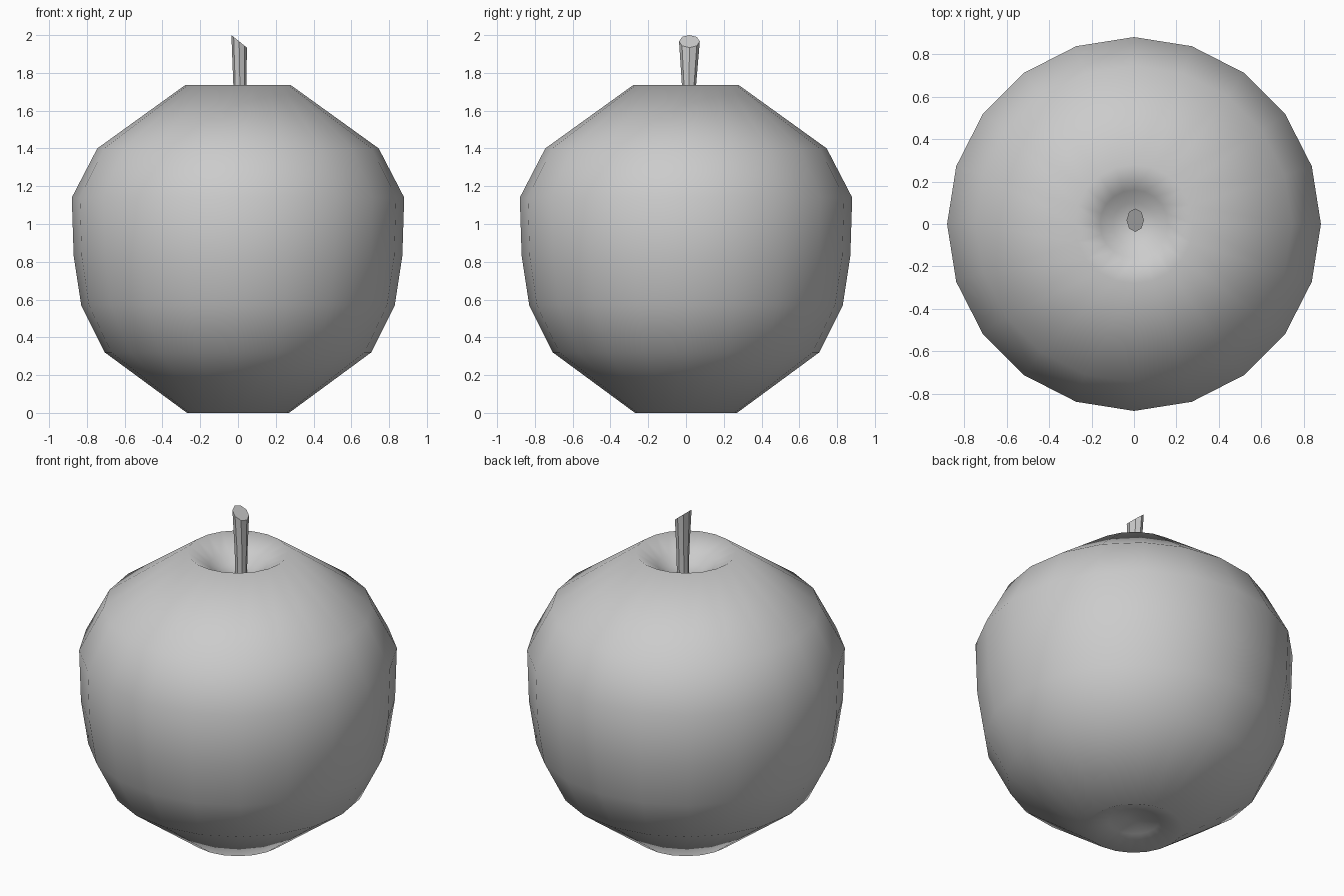
import bpy, bmesh, math

if "Cube" in bpy.data.objects:
    bpy.data.objects.remove(bpy.data.objects["Cube"])


def make_object(name, bm, angle):
    bmesh.ops.recalc_face_normals(bm, faces=bm.faces)
    mesh = bpy.data.meshes.new(name)
    bm.to_mesh(mesh)
    bm.free()
    obj = bpy.data.objects.new(name, mesh)
    bpy.context.collection.objects.link(obj)
    bpy.ops.object.select_all(action='DESELECT')
    obj.select_set(True)
    bpy.context.view_layer.objects.active = obj
    bpy.ops.object.shade_smooth_by_angle(angle=math.radians(angle))
    return obj


def loft(bm, rings, close_start=True, close_end=True):
    loops = [[bm.verts.new(p) for p in ring] for ring in rings]
    n = len(loops[0])
    for a, b in zip(loops, loops[1:]):
        for i in range(n):
            j = (i + 1) % n
            bm.faces.new((a[i], a[j], b[j], b[i]))
    if close_start:
        bm.faces.new(loops[0][::-1])
    if close_end:
        bm.faces.new(loops[-1])


def oval(rx, ry, cx, cy, n):
    return [(cx + rx * math.cos(2 * math.pi * i / n),
             cy + ry * math.sin(2 * math.pi * i / n)) for i in range(n)]


# Fruit body: 20-sided lathe with hollows at top and bottom
profile = [(0.04, 0.07), (0.14, 0.045), (0.27, 0.0), (0.705, 0.32),
           (0.83, 0.57), (0.87, 0.83), (0.88, 1.14), (0.745, 1.40),
           (0.28, 1.735), (0.16, 1.66), (0.10, 1.62), (0.03, 1.60)]
bm = bmesh.new()
loft(bm, [[(x, y, z) for x, y in oval(r, r, 0, 0, 20)] for r, z in profile])
make_object("fruit_body", bm, 180)

# Stem: flaring oval stalk with a slanted cut top
bm = bmesh.new()
bottom = [(x, y, 1.58) for x, y in oval(0.033, 0.034, 0.01, 0.015, 8)]
middle = [(x, y, 1.74) for x, y in oval(0.035, 0.038, 0.01, 0.016, 8)]
top = [(x, y, 1.967 - 0.81 * (x - 0.006))
       for x, y in oval(0.041, 0.055, 0.006, 0.018, 8)]
loft(bm, [bottom, middle, top])
make_object("stem", bm, 35)
